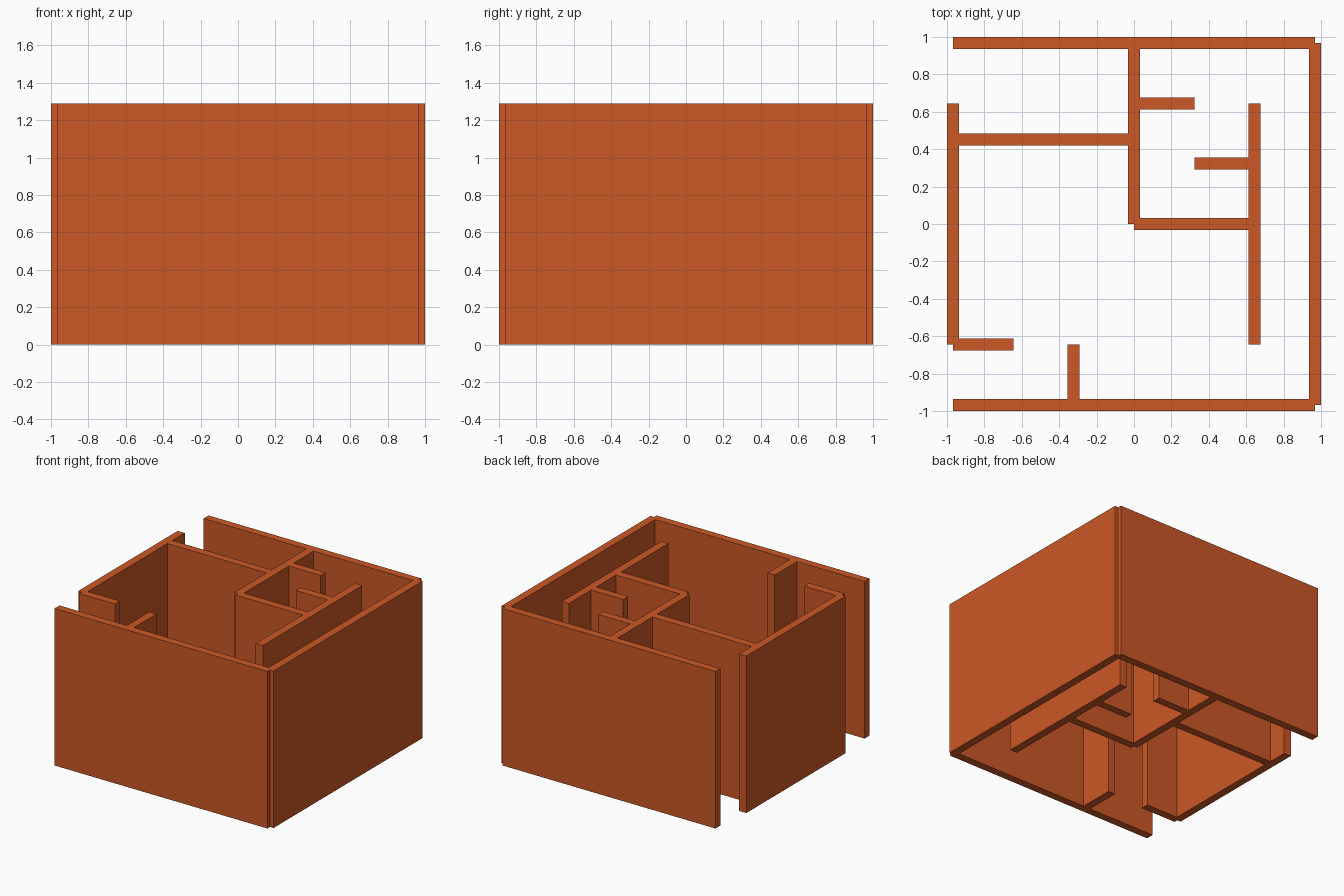
import bpy
import bmesh
from mathutils import Matrix, Vector

if "Cube" in bpy.data.objects:
    bpy.data.objects.remove(bpy.data.objects["Cube"])

U = 2 / 31        # wall thickness, also the plan's drawing unit
HEIGHT = 20 * U

clay = bpy.data.materials.new("terracotta")
clay.diffuse_color = (0.60, 0.098, 0.019, 1)
clay.use_nodes = True
clay.node_tree.nodes["Principled BSDF"].inputs["Base Color"].default_value = clay.diffuse_color


def wall(name, start, end):
    """Upright slab along an axis-aligned centreline given in plan units."""
    a, b = Vector(start) * U, Vector(end) * U
    run = b - a
    centre = (a + b) / 2
    size = (max(abs(run.x), U), max(abs(run.y), U), HEIGHT)
    bm = bmesh.new()
    bmesh.ops.create_cube(bm, size=1, matrix=Matrix.Diagonal((*size, 1)))
    mesh = bpy.data.meshes.new(name)
    bm.to_mesh(mesh)
    bm.free()
    mesh.materials.append(clay)
    obj = bpy.data.objects.new(name, mesh)
    obj.location = (centre.x, centre.y, HEIGHT / 2)
    bpy.context.collection.objects.link(obj)


# Outer walls, with openings at both ends of the left side
wall("front_wall", (-15, -15), (15, -15))
wall("back_wall", (-15, 15), (15, 15))
wall("right_wall", (15, -15), (15, 15))
wall("left_wall", (-15, -10), (-15, 10))

# Front left entrance
wall("entrance_return_wall", (-15, -10), (-10, -10))
wall("entrance_stub_wall", (-5, -15), (-5, -10))

# Interior partitions
wall("left_partition", (-15, 7), (0, 7))
wall("centre_partition", (0, 0), (0, 15))
wall("inner_room_front_wall", (0, 0), (10, 0))
wall("corridor_wall", (10, -10), (10, 10))

# Staggered baffles in the inner room
wall("left_baffle", (0, 10), (5, 10))
wall("right_baffle", (5, 5), (10, 5))
